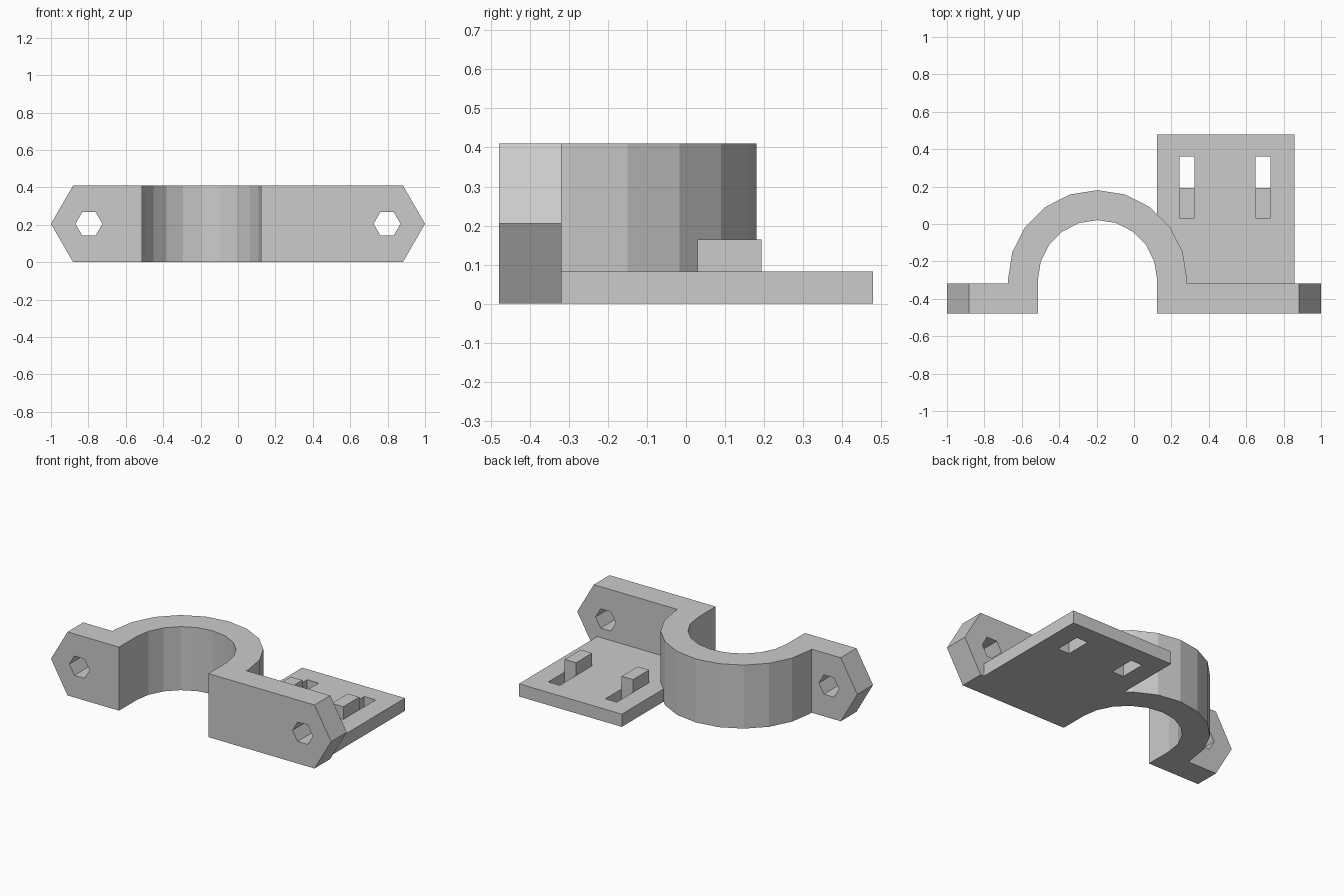
import bpy, bmesh, math
from mathutils import Vector

cube = bpy.data.objects.get("Cube")
if cube:
    bpy.data.objects.remove(cube, do_unlink=True)

grey = bpy.data.materials.new("plain grey")
grey.use_nodes = True
grey.diffuse_color = (0.6, 0.6, 0.6, 1)
grey.node_tree.nodes["Principled BSDF"].inputs["Base Color"].default_value = (0.6, 0.6, 0.6, 1)

HEIGHT, PLATE_H, PIN_H = 0.41, 0.082, 0.164
FRONT, BACK, FLANGE_BACK = -0.479, 0.479, -0.319
RING_X, RING_Y, OUTER, INNER = -0.195, -0.298, 0.479, 0.319


def prism(name, outline, z0, z1, tips=False):
    """Extrude a flat outline upwards; optionally point both x ends."""
    bm = bmesh.new()
    face = bm.faces.new([bm.verts.new((x, y, z0)) for x, y in outline])
    top = bmesh.ops.extrude_face_region(bm, geom=[face])["geom"]
    bmesh.ops.translate(bm, vec=(0, 0, z1 - z0),
                        verts=[v for v in top if isinstance(v, bmesh.types.BMVert)])
    if tips:
        slope = math.radians(30)
        for sx in (-1, 1):
            for sz in (-1, 1):
                normal = Vector((sx * math.cos(slope), 0, sz * math.sin(slope)))
                cut = bmesh.ops.bisect_plane(
                    bm, geom=bm.verts[:] + bm.edges[:] + bm.faces[:],
                    plane_co=(sx, 0, HEIGHT / 2), plane_no=normal, clear_outer=True)
                edges = [e for e in cut["geom_cut"] if isinstance(e, bmesh.types.BMEdge)]
                bmesh.ops.contextual_create(bm, geom=edges)
    bmesh.ops.recalc_face_normals(bm, faces=bm.faces)
    mesh = bpy.data.meshes.new(name)
    bm.to_mesh(mesh)
    bm.free()
    mesh.materials.append(grey)
    obj = bpy.data.objects.new(name, mesh)
    bpy.context.collection.objects.link(obj)
    return obj


def rect(x0, x1, y0, y1):
    return [(x0, y0), (x1, y0), (x1, y1), (x0, y1)]


def arc(radius, steps):
    return [(RING_X + radius * math.cos(math.radians(18 * k)),
             RING_Y + radius * math.sin(math.radians(18 * k))) for k in steps]


def cut(target, cutter):
    cutter.hide_render = True
    cutter.hide_viewport = True
    cutter.display_type = 'WIRE'
    mod = target.modifiers.new(cutter.name, 'BOOLEAN')
    mod.operation = 'DIFFERENCE'
    mod.solver = 'EXACT'
    mod.object = cutter


# Half clamp: arched saddle with a pointed flange on each side
outline = [(RING_X + INNER, FRONT), (1, FRONT), (1, FLANGE_BACK), (RING_X + OUTER, FLANGE_BACK)]
outline += arc(OUTER, range(11))
outline += [(RING_X - OUTER, FLANGE_BACK), (-1, FLANGE_BACK), (-1, FRONT), (RING_X - INNER, FRONT)]
outline += arc(INNER, range(10, -1, -1))
clamp = prism("clamp_body", outline, 0, HEIGHT, tips=True)

# Hexagonal bolt holes through the flanges
for side, x in (("right", -0.797), ("left", 0.797)):
    hexagon = [(0.072 * math.cos(math.radians(60 * k)), 0.072 * math.sin(math.radians(60 * k)))
               for k in range(6)]
    hole = prism(side + "_bolt_hole_cutter", hexagon, -0.2, 0.2)
    hole.rotation_euler.x = math.radians(90)
    hole.location = (x, -0.4, HEIGHT / 2)
    cut(clamp, hole)

# Mounting plate that follows the outside of the arch
plate_outline = [(RING_X + OUTER, FLANGE_BACK), (0.857, FLANGE_BACK), (0.857, BACK), (0.123, BACK),
                 (0.123, 0.05)] + arc(OUTER, (2, 1, 0))
plate = prism("mounting_plate", plate_outline, 0, PLATE_H)

# Slots in the plate, each with a pin in front of it
for side, x in (("right", 0.283), ("left", 0.69)):
    x0, x1 = x - 0.041, x + 0.041
    cut(plate, prism(side + "_slot_cutter", rect(x0, x1, 0.193, 0.36), -0.1, 0.2))
    prism(side + "_pin", rect(x0, x1, 0.03, 0.193), PLATE_H - 0.01, PIN_H)
